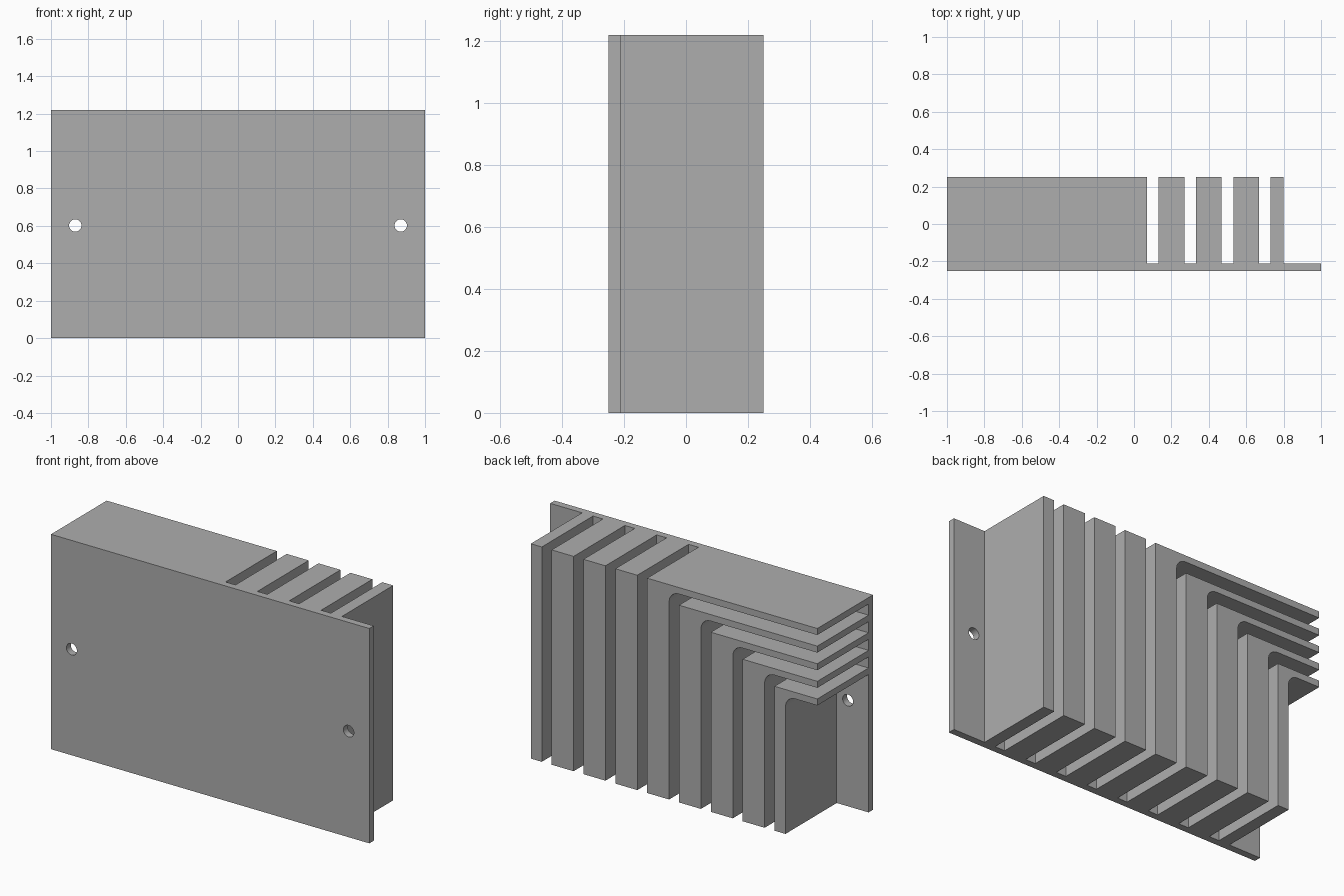
import bpy, bmesh, math

old = bpy.data.objects.get("Cube")
if old:
    bpy.data.objects.remove(old, do_unlink=True)

H = 1.22                      # height
FRONT, SEAT, BACK = -0.25, -0.21, 0.25
PITCH, HALF = 0.2, 0.069      # fin spacing and half width
END = 0.8                     # outer edge of the finned block
STEP, ARM = 0.1, 0.037        # spacing and thickness of the horizontal arms
RADIUS = 0.06                 # inside corner rounding

metal = bpy.data.materials.new("plain grey metal")
metal.use_nodes = True
grey = (0.42, 0.42, 0.42, 1)
metal.diffuse_color = grey
metal.node_tree.nodes["Principled BSDF"].inputs["Base Color"].default_value = grey


def extrude_profile(name, points, y0, y1):
    """Extrude an x-z outline from y0 to y1."""
    bm = bmesh.new()
    face = bm.faces.new([bm.verts.new((x, y0, z)) for x, z in points])
    ext = bmesh.ops.extrude_face_region(bm, geom=[face])
    verts = [g for g in ext["geom"] if isinstance(g, bmesh.types.BMVert)]
    bmesh.ops.translate(bm, verts=verts, vec=(0, y1 - y0, 0))
    bmesh.ops.recalc_face_normals(bm, faces=bm.faces)
    mesh = bpy.data.meshes.new(name)
    bm.to_mesh(mesh)
    bm.free()
    mesh.materials.append(metal)
    obj = bpy.data.objects.new(name, mesh)
    bpy.context.collection.objects.link(obj)
    return obj


def smooth(obj):
    bpy.ops.object.select_all(action="DESELECT")
    obj.select_set(True)
    bpy.context.view_layer.objects.active = obj
    bpy.ops.object.shade_smooth_by_angle(angle=math.radians(30))


def rect(x0, x1, z0, z1):
    return [(x0, z0), (x1, z0), (x1, z1), (x0, z1)]


def circle(x, z, r, n=32):
    return [(x + r * math.cos(i * math.tau / n), z + r * math.sin(i * math.tau / n))
            for i in range(n)]


# Mounting plate with two screw holes
plate = extrude_profile("mounting_plate", rect(-1, 1, 0, H), FRONT, SEAT)
for side, name in ((-1, "right"), (1, "left")):
    cutter = extrude_profile(name + "_hole_cutter", circle(side * 0.87, 0.602, 0.033),
                             FRONT - 0.1, SEAT + 0.1)
    cutter.hide_render = True
    cutter.hide_viewport = True
    cutter.display_type = "WIRE"
    cut = plate.modifiers.new(name + "_hole", "BOOLEAN")
    cut.operation = "DIFFERENCE"
    cut.solver = "EXACT"
    cut.object = cutter

# Apply the cuts and remove the cutters
bpy.context.view_layer.update()
graph = bpy.context.evaluated_depsgraph_get()
plate_mesh = bpy.data.meshes.new_from_object(plate.evaluated_get(graph))
cutters = [m.object for m in plate.modifiers]
plate.modifiers.clear()
plate.data = plate_mesh
for cutter in cutters:
    bpy.data.objects.remove(cutter, do_unlink=True)
smooth(plate)

# Straight upright fins on the left half
for i in range(1, 5):
    x = PITCH * i
    extrude_profile(f"straight_fin_{i}", rect(x - HALF, min(x + HALF, END), 0, H), SEAT, BACK)

# Nested bent fins: an upright leg with an arm running to the right edge
for i in range(5):
    x = -PITCH * i
    outer, inner = x + HALF, max(x - HALF, -END)
    top = H - STEP * i
    under = top - ARM
    cx, cz = inner - RADIUS, under - RADIUS
    arc = [(cx + RADIUS * math.cos(a), cz + RADIUS * math.sin(a))
           for a in (k * math.pi / 16 for k in range(9))]
    outline = [(outer, top), (outer, 0), (inner, 0)] + arc + [(-1, under), (-1, top)]
    smooth(extrude_profile(f"bent_fin_{i + 1}", outline, SEAT, BACK))
